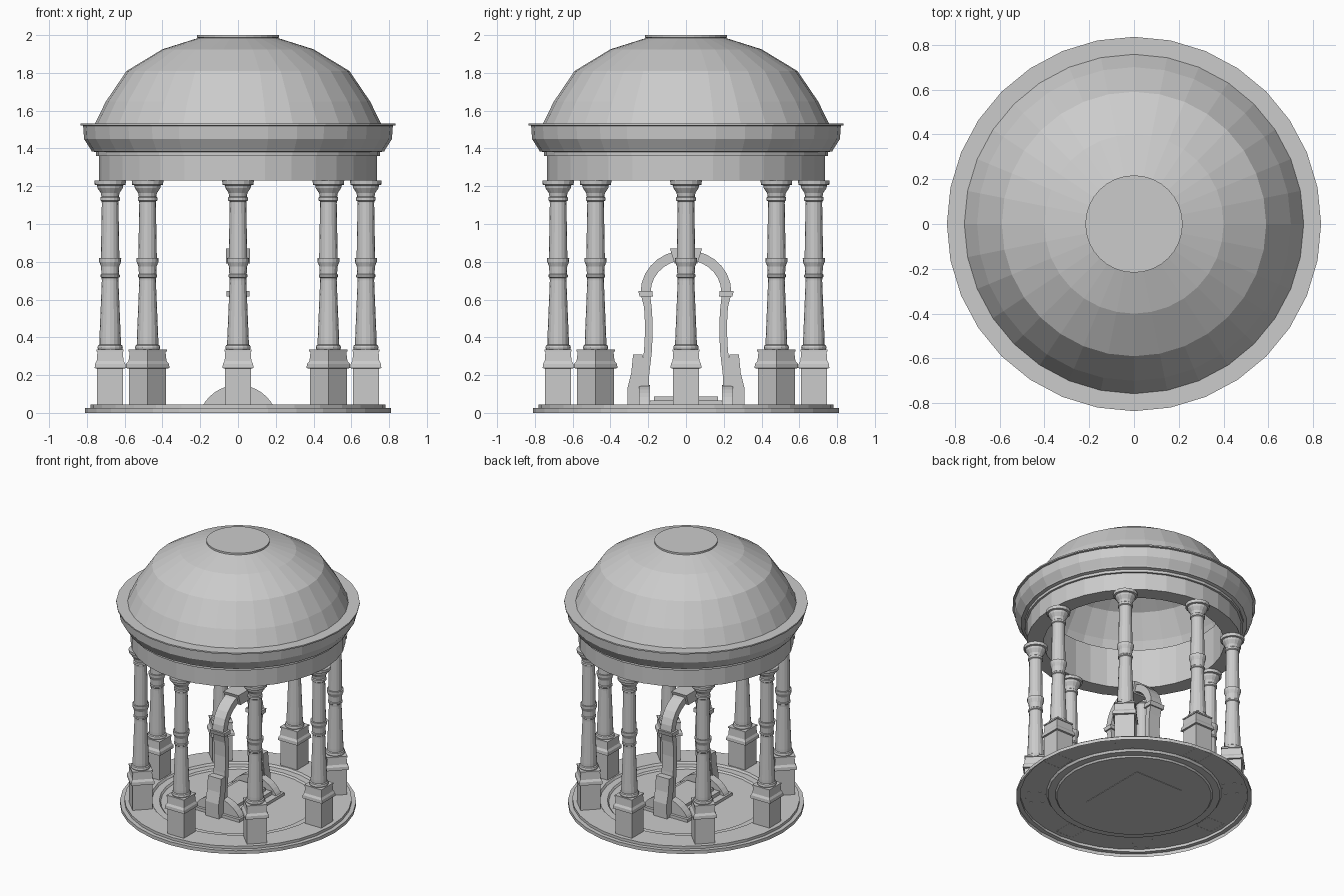
import bpy, bmesh
from math import pi, sin, cos
from mathutils import Matrix

if "Cube" in bpy.data.objects:
    bpy.data.objects.remove(bpy.data.objects["Cube"])


def finish(name, bm):
    bmesh.ops.remove_doubles(bm, verts=bm.verts, dist=1e-5)
    bmesh.ops.recalc_face_normals(bm, faces=bm.faces)
    me = bpy.data.meshes.new(name)
    bm.to_mesh(me)
    bm.free()
    ob = bpy.data.objects.new(name, me)
    bpy.context.collection.objects.link(ob)
    return ob


def lathe(name, profile, sides, turn=0.0, closed=False):
    """Revolve (radius, z) points around z."""
    bm = bmesh.new()
    pts = profile + profile[:1] if closed else profile
    rings = [[bm.verts.new((r * cos(turn + 2 * pi * i / sides),
                            r * sin(turn + 2 * pi * i / sides), z))
              for i in range(sides)] for r, z in pts]
    for a, b in zip(rings, rings[1:]):
        for i in range(sides):
            j = (i + 1) % sides
            bm.faces.new((a[i], a[j], b[j], b[i]))
    return finish(name, bm)


def prism(name, pts, hx, side=1):
    """Extrude a (y, z) outline from -hx to hx."""
    bm = bmesh.new()
    f = bm.faces.new([bm.verts.new((-hx, y * side, z)) for y, z in pts])
    ext = bmesh.ops.extrude_face_region(bm, geom=[f])
    vs = [v for v in ext["geom"] if isinstance(v, bmesh.types.BMVert)]
    bmesh.ops.translate(bm, verts=vs, vec=(2 * hx, 0, 0))
    return finish(name, bm)


def box(name, hx, hy, z0, z1):
    return prism(name, [(-hy, z0), (hy, z0), (hy, z1), (-hy, z1)], hx)


# stepped round floor with sunken centre
lathe("floor", [(.81, 0), (.81, .025), (.78, .025), (.78, .045), (.60, .045),
                (.59, .03), (.54, .03), (.53, .018), (0, .018)], 32)

# ring beam and cornice
lathe("ring_beam", [(.62, 1.23), (.737, 1.23), (.737, 1.36), (.752, 1.36),
                    (.752, 1.38), (.775, 1.385), (.78, 1.395), (.815, 1.45),
                    (.82, 1.52), (.835, 1.522), (.835, 1.532), (.755, 1.532),
                    (.62, 1.53)], 32, closed=True)

# faceted dome and its flat cap
lathe("dome", [(.758, 1.53), (.70, 1.648), (.59, 1.81), (.40, 1.925), (.21, 1.985)], 32)
lathe("dome_cap", [(.205, 1.984), (.217, 1.987), (.217, 2.0), (0, 2.0)], 32)

# eight columns on square pedestals
q = 2 ** .5
pedestal = [(.069, .044), (.069, .235), (.082, .237), (.08, .26), (.071, .275),
            (.067, .325), (.072, .326), (.072, .336), (0, .336)]
shaft = [(.064, .336), (.067, .345), (.064, .357), (.057, .362), (.057, .385),
         (.044, .70), (.045, .715), (.051, .72), (.051, .73), (.046, .735),
         (.048, .775), (.058, .80), (.059, .82), (.049, .82), (.044, 1.11),
         (.045, 1.12), (.052, 1.125), (.052, 1.14), (.046, 1.145), (.05, 1.165),
         (.067, 1.19), (.07, 1.205), (.082, 1.208), (.084, 1.23), (0, 1.23)]
for k in range(8):
    m = Matrix.Rotation(k * pi / 4, 4, 'Z') @ Matrix.Translation((.677, 0, 0))
    lathe("pedestal_%d" % k, [(r * q, z) for r, z in pedestal], 4, pi / 4).matrix_world = m
    lathe("column_%d" % k, shaft, 16).matrix_world = m

# slab and steps under the arch
box("slab", .20, .27, .015, .04)
box("lower_step", .15, .19, .035, .066)
box("upper_step", .11, .17, .06, .088)

# round arch with keystone
n = 14
outer = [(.24 * cos(pi * i / n), .64 + .222 * sin(pi * i / n)) for i in range(n + 1)]
inner = [(.187 * cos(pi * i / n), .64 + .17 * sin(pi * i / n)) for i in range(n + 1)]
prism("arch", outer + inner[::-1], .046)
prism("keystone", [(-.06, .79), (.06, .79), (.085, .87), (-.085, .87)], .063)

# legs, imposts, buttresses and half-round cheeks on both sides
leg = [(.24, .63), (.222, .56), (.216, .45), (.222, .33), (.235, .22), (.25, .12), (.25, .02),
       (.195, .02), (.195, .2), (.18, .33), (.176, .45), (.18, .54), (.19, .63)]
buttress = [(.308, .02), (.31, .13), (.29, .21), (.28, .31), (.23, .31),
            (.22, .25), (.24, .14), (.24, .02)]
for s, tag in ((-1, "front"), (1, "back")):
    prism(tag + "_leg", leg, .048, s)
    prism(tag + "_impost", [(.175, .615), (.245, .615), (.253, .645), (.178, .645)], .06, s)
    prism(tag + "_buttress", buttress, .055, s)
    a0, r, cz = 1.12, .214, -.066
    arc = [(r * sin(-a0 + 2 * a0 * i / 14), cz + r * cos(-a0 + 2 * a0 * i / 14)) for i in range(15)]
    cheek = prism(tag + "_cheek", arc, .03)
    cheek.matrix_world = Matrix.Translation((0, .22 * s, 0)) @ Matrix.Rotation(pi / 2, 4, 'Z')
